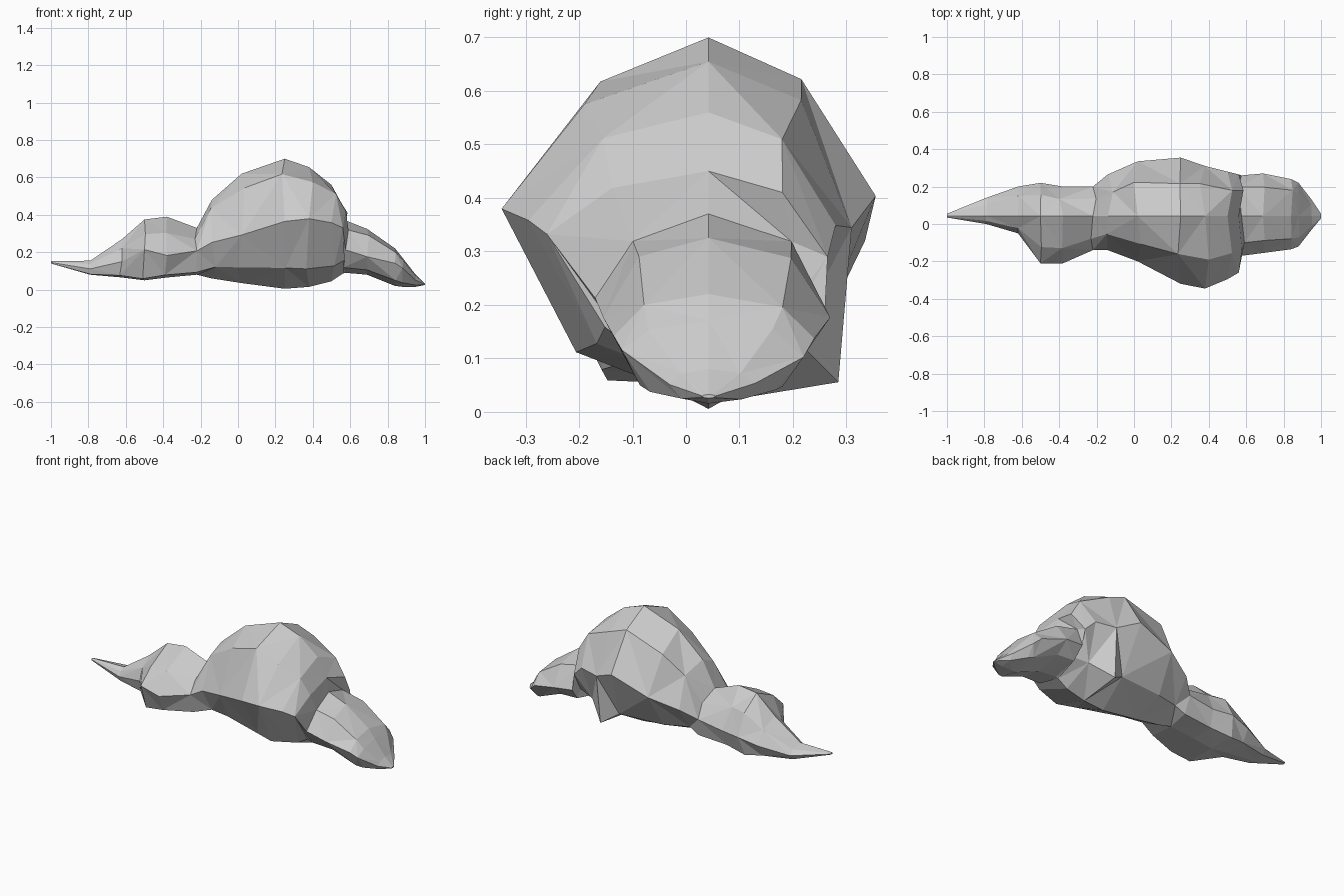
import bpy, bmesh, random

if "Cube" in bpy.data.objects:
    bpy.data.objects.remove(bpy.data.objects["Cube"])

random.seed(4)
SPINE_Y = 0.042


def ring(station, upper, lower, jitter):
    """Eight-sided cross-section: top, round the front, bottom, round the back."""
    x, top, bottom, front, back, mid = station

    def pt(side, fy, z):
        return [x, SPINE_Y + (side - SPINE_Y) * fy, z]
    up = mid + (top - mid) * upper[1]
    low = mid - (mid - bottom) * lower[1]
    pts = [pt(front, 0, top), pt(front, upper[0], up), pt(front, 1, mid),
           pt(front, lower[0], low), pt(front, 0, bottom),
           pt(back, lower[0], low), pt(back, 1, mid), pt(back, upper[0], up)]
    size = min(1, (top - bottom) / 0.4)
    for i in (1, 3, 5, 7):
        pts[i][0] += random.uniform(-2, 2) * jitter * size
        pts[i][1] += random.uniform(-1, 1) * jitter * size
        pts[i][2] += random.uniform(-0.5, 0.5) * jitter * size
    for i in (2, 6):
        pts[i][2] += random.uniform(-2, 2) * jitter * size
    return pts


def loft(name, rings):
    """Skin the cross-sections with triangles in alternating diagonals."""
    bm = bmesh.new()
    loops = [[bm.verts.new(p) for p in pts] for pts in rings]
    for k, (a, b) in enumerate(zip(loops, loops[1:])):
        for i in range(8):
            j = (i + 1) % 8
            if (i + k) % 2:
                bm.faces.new((a[i], a[j], b[j]))
                bm.faces.new((a[i], b[j], b[i]))
            else:
                bm.faces.new((a[i], a[j], b[i]))
                bm.faces.new((a[j], b[j], b[i]))
    bm.faces.new(loops[0])
    bm.faces.new(loops[-1])
    bmesh.ops.triangulate(bm, faces=[f for f in bm.faces if len(f.verts) > 4])
    bmesh.ops.recalc_face_normals(bm, faces=bm.faces)
    mesh = bpy.data.meshes.new(name)
    bm.to_mesh(mesh)
    bm.free()
    ob = bpy.data.objects.new(name, mesh)
    bpy.context.collection.objects.link(ob)
    return ob


# Each station: x, top z, bottom z, front y, back y, widest z

# Low lobe tapering to a point on the left
left_lobe = [
    (-1.00, 0.152, 0.14, 0.035, 0.055, 0.146),
    (-0.79, 0.155, 0.08, 0.00, 0.14, 0.11),
    (-0.62, 0.27, 0.065, -0.05, 0.20, 0.15),
    (-0.50, 0.375, 0.05, -0.21, 0.22, 0.19),
    (-0.38, 0.39, 0.065, -0.21, 0.20, 0.17),
    (-0.22, 0.33, 0.08, -0.14, 0.20, 0.19),
]

# Large central lobe
central_lobe = [
    (-0.14, 0.48, 0.06, -0.14, 0.265, 0.28),
    (0.02, 0.62, 0.035, -0.20, 0.335, 0.32),
    (0.25, 0.70, 0.005, -0.32, 0.355, 0.38),
    (0.38, 0.655, 0.015, -0.345, 0.31, 0.35),
    (0.50, 0.56, 0.045, -0.295, 0.28, 0.34),
    (0.56, 0.45, 0.085, -0.26, 0.265, 0.31),
]

# Sloping lobe on the right
right_lobe = [
    (0.575, 0.37, 0.09, -0.17, 0.26, 0.20),
    (0.69, 0.325, 0.08, -0.155, 0.27, 0.19),
    (0.84, 0.22, 0.02, -0.135, 0.24, 0.14),
    (0.88, 0.17, 0.015, -0.12, 0.22, 0.11),
    (0.95, 0.08, 0.015, -0.03, 0.13, 0.05),
    (1.00, 0.032, 0.025, 0.03, 0.055, 0.029),
]

rings = [ring(s, (0.65, 0.6), (0.78, 0.9), 0.015) for s in left_lobe]
rings += [ring(s, (0.6, 0.76), (0.62, 0.7), 0.015) for s in central_lobe]
rings += [ring(s, (0.68, 0.72), (0.7, 0.75), 0.012) for s in right_lobe]

# Low spur sticking out at the back of the central lobe
rings[9][5] = [0.37, 0.285, 0.055]

loft("boulder", rings)
